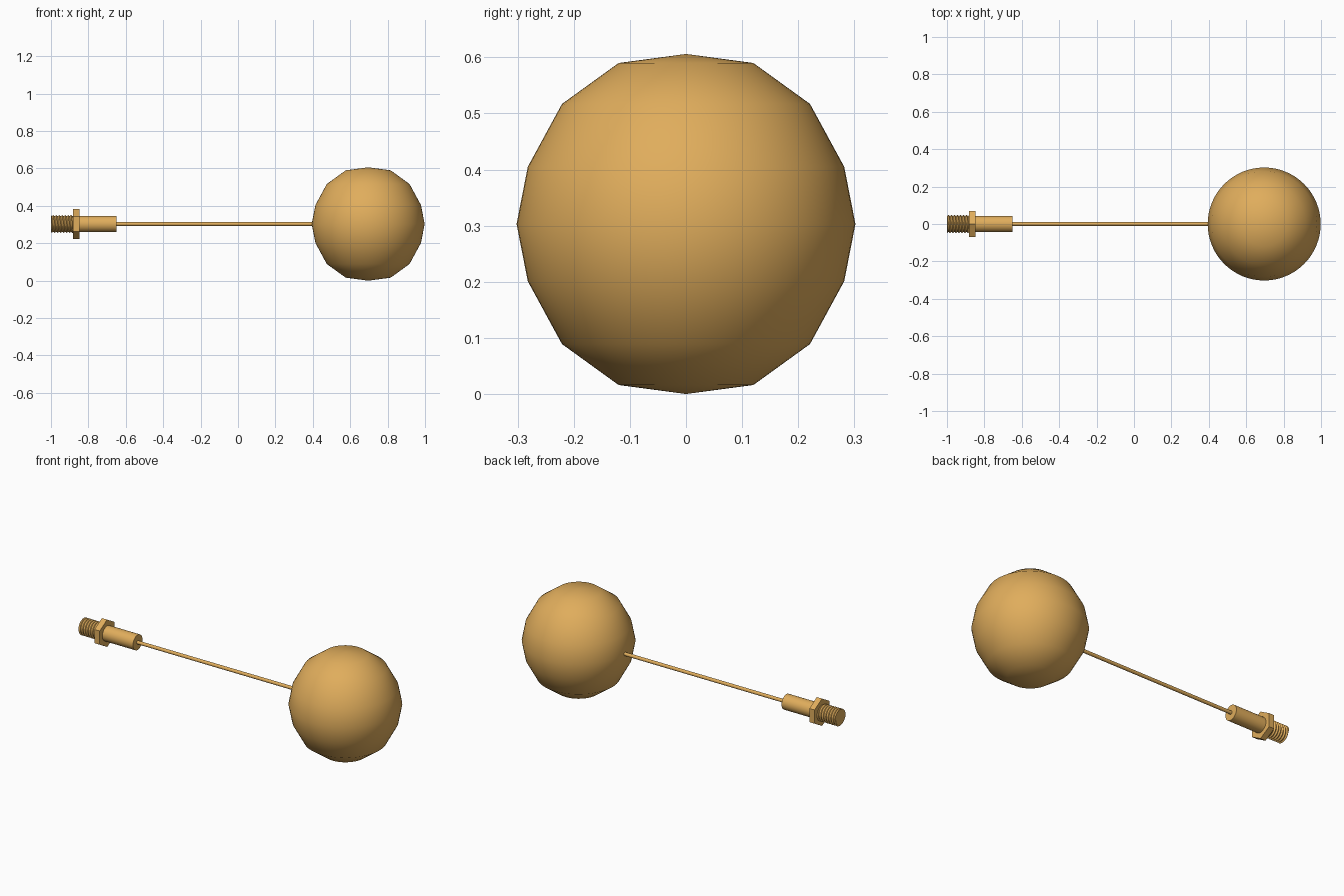
import bpy, bmesh, math
from mathutils import Matrix

if "Cube" in bpy.data.objects:
    bpy.data.objects.remove(bpy.data.objects["Cube"], do_unlink=True)

AXIS_Z = 0.303

brass = bpy.data.materials.new("brass")
brass.use_nodes = True
colour = (0.745, 0.418, 0.107, 1)
brass.diffuse_color = colour
brass.node_tree.nodes["Principled BSDF"].inputs["Base Color"].default_value = colour


def finish(name, bm, angle):
    bmesh.ops.recalc_face_normals(bm, faces=bm.faces)
    mesh = bpy.data.meshes.new(name)
    bm.to_mesh(mesh)
    bm.free()
    mesh.materials.append(brass)
    obj = bpy.data.objects.new(name, mesh)
    bpy.context.collection.objects.link(obj)
    bpy.ops.object.select_all(action='DESELECT')
    obj.select_set(True)
    bpy.context.view_layer.objects.active = obj
    if angle:
        bpy.ops.object.shade_smooth_by_angle(angle=math.radians(angle))
    return obj


def rod(name, x0, x1, radius, sides, angle=40, turn=0):
    """Cylinder lying along the x axis."""
    bm = bmesh.new()
    place = (Matrix.Translation(((x0 + x1) / 2, 0, AXIS_Z))
             @ Matrix.Rotation(math.pi / 2, 4, 'Y') @ Matrix.Rotation(turn, 4, 'Z'))
    bmesh.ops.create_cone(bm, cap_ends=True, segments=sides, radius1=radius,
                          radius2=radius, depth=x1 - x0, matrix=place)
    return finish(name, bm, angle)


# Hollow float ball: coarse profile spun finely about the vertical
half = [(0, 0.303), (0.12, 0.287), (0.221, 0.214), (0.282, 0.102)]
profile = half + [(0.302, 0)] + [(r, -z) for r, z in reversed(half)]
bm = bmesh.new()
verts = [bm.verts.new((0.696 + r, 0, AXIS_Z + z)) for r, z in profile]
edges = [bm.edges.new(pair) for pair in zip(verts, verts[1:])]
bmesh.ops.spin(bm, geom=verts + edges, cent=(0.696, 0, 0), axis=(0, 0, 1),
               angle=2 * math.pi, steps=64)
bmesh.ops.remove_doubles(bm, verts=bm.verts, dist=0.0005)
finish("float_ball", bm, 60)

# Stem, barrel and hexagonal nut
rod("stem", -0.66, 0.41, 0.01, 16)
rod("barrel", -0.86, -0.65, 0.044, 32)
rod("hex_nut", -0.882, -0.848, 0.08, 6, angle=0, turn=math.pi / 2)

# Threaded end: crests and roots wound as a helix, trimmed at both ends
X0, X1, PITCH, SIDES = -1.0, -0.875, 0.016, 32
bm = bmesh.new()
rows = []
for i in range(-2, int(2 * (X1 - X0) / PITCH) + 2):
    radius = 0.049 if i % 2 else 0.041
    row = []
    for s in range(SIDES + 1):
        a = 2 * math.pi * s / SIDES
        x = X0 + PITCH * (i / 2 + s / SIDES)
        row.append(bm.verts.new((min(max(x, X0), X1), radius * math.cos(a),
                                 AXIS_Z + radius * math.sin(a))))
    rows.append(row)
for low, high in zip(rows, rows[1:]):
    for s in range(SIDES):
        bm.faces.new((low[s], low[s + 1], high[s + 1], high[s]))
bmesh.ops.remove_doubles(bm, verts=bm.verts, dist=0.0001)
bmesh.ops.dissolve_degenerate(bm, edges=bm.edges, dist=0.0001)
finish("thread", bm, 30)
rod("thread_core", X0, X1, 0.042, SIDES)
